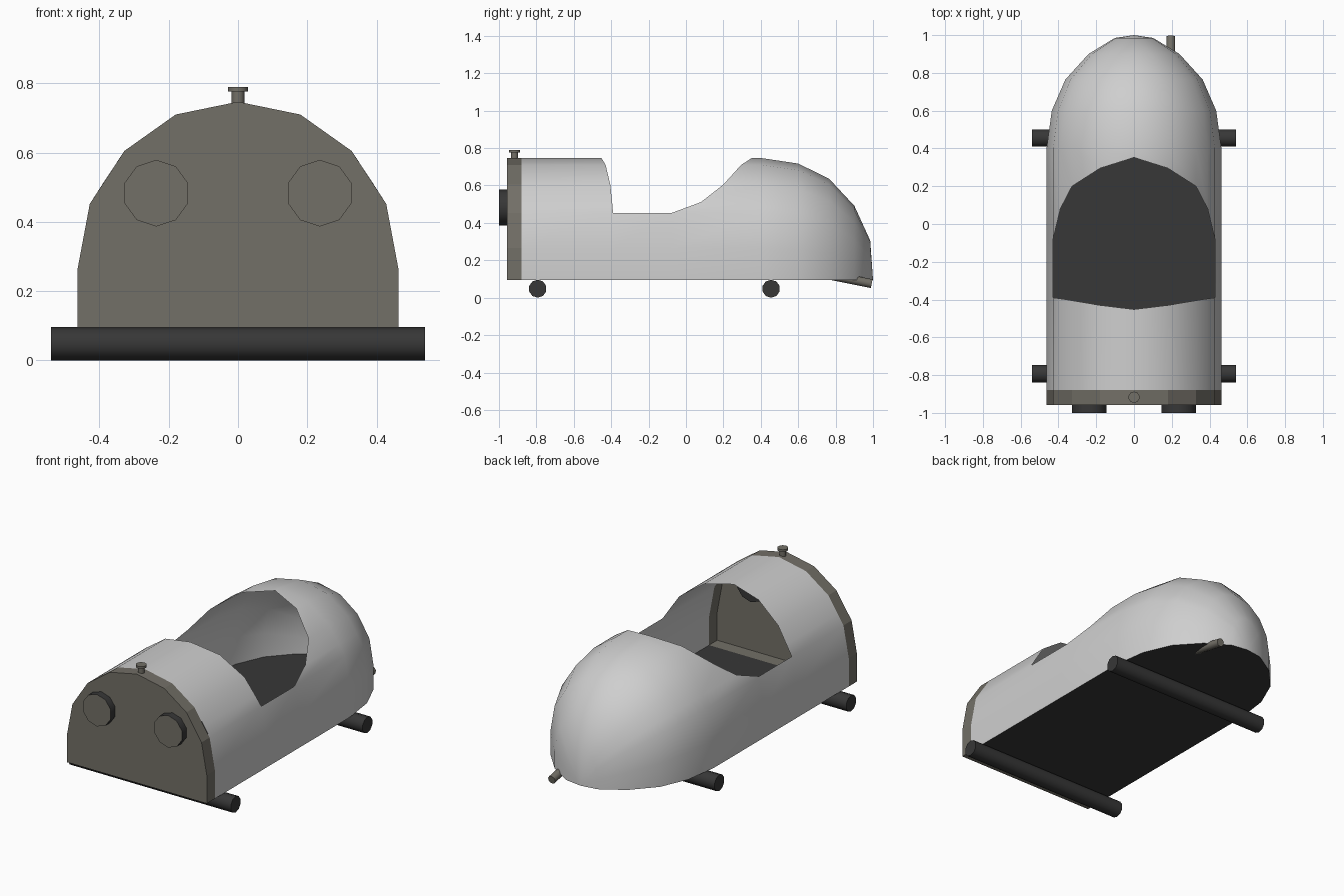
import bpy, bmesh, math
from mathutils import Vector

if "Cube" in bpy.data.objects:
    bpy.data.objects.remove(bpy.data.objects["Cube"])


def material(name, rgb):
    m = bpy.data.materials.new(name)
    m.diffuse_color = (*rgb, 1)
    m.use_nodes = True
    m.node_tree.nodes["Principled BSDF"].inputs["Base Color"].default_value = m.diffuse_color
    return m


SILVER = material("light grey", (0.62, 0.62, 0.62))
BROWN = material("warm dark grey", (0.17, 0.16, 0.135))
BLACK = material("black", (0.038, 0.038, 0.038))


def finish(bm, name, mats, smooth=None):
    bmesh.ops.recalc_face_normals(bm, faces=bm.faces)
    me = bpy.data.meshes.new(name)
    bm.to_mesh(me)
    bm.free()
    ob = bpy.data.objects.new(name, me)
    bpy.context.collection.objects.link(ob)
    for m in mats:
        me.materials.append(m)
    if smooth:
        bpy.ops.object.select_all(action='DESELECT')
        ob.select_set(True)
        bpy.context.view_layer.objects.active = ob
        bpy.ops.object.shade_smooth_by_angle(angle=math.radians(smooth))
    return ob


def rod(name, a, b, r, mat, sides=10, cap_mat=None):
    """Cylinder from a to b; cap_mat colours the end at b."""
    a, b = Vector(a), Vector(b)
    d = b - a
    q = d.to_track_quat('Z', 'Y')
    bm = bmesh.new()
    rings = []
    for p in (a, b):
        rings.append([bm.verts.new(p + q @ Vector((r * math.sin(2 * math.pi * i / sides),
                                                   r * math.cos(2 * math.pi * i / sides), 0)))
                      for i in range(sides)])
    for i in range(sides):
        j = (i + 1) % sides
        bm.faces.new((rings[0][i], rings[0][j], rings[1][j], rings[1][i]))
    bm.faces.new(rings[0])
    cap = bm.faces.new(rings[1])
    if cap_mat:
        cap.material_index = 1
    return finish(bm, name, [mat] + ([cap_mat] if cap_mat else []), 40)


# Arch cross-section: x, z, front and rear edge of the cockpit opening
BASE = 0.095
half = [(0.463, BASE, -0.385, -0.08), (0.463, 0.265, -0.385, -0.08),
        (0.428, 0.452, -0.39, -0.08), (0.390, 0.511, -0.395, 0.08),
        (0.328, 0.605, -0.405, 0.2), (0.18, 0.71, -0.43, 0.295),
        (0, 0.747, -0.452, 0.352)]
arch = half + [(-x, z, f, r) for x, z, f, r in half[-2::-1]]
n = len(arch)
# Tail rings: y, width scale, height scale
tail = [(0.4, 1, 1), (0.6, 0.94, 0.954), (0.765, 0.785, 0.83),
        (0.9, 0.52, 0.608), (0.985, 0.22, 0.323)]

# Body shell with cockpit opening and rounded tail
bm = bmesh.new()
rows = [[bm.verts.new((x, -0.88, z)) for x, z, f, r in arch],
        [bm.verts.new((x, f, z)) for x, z, f, r in arch],
        [bm.verts.new((x, r, z)) for x, z, f, r in arch]]
for y, sx, sz in tail:
    rows.append([bm.verts.new((x * sx, y, BASE + (z - BASE) * sz)) for x, z, f, r in arch])
tip = bm.verts.new((0, 1, BASE))
for k in range(len(rows) - 1):
    for i in range(n - 1):
        if k == 1 and 2 <= i < n - 3:
            continue  # cockpit opening
        bm.faces.new((rows[k][i], rows[k][i + 1], rows[k + 1][i + 1], rows[k + 1][i]))
for i in range(n - 1):
    bm.faces.new((rows[-1][i], rows[-1][i + 1], tip))
finish(bm, "body_shell", [SILVER], 60)

# Floor
bm = bmesh.new()
side = [(0.463, -0.88)] + [(0.463 * sx, y) for y, sx, sz in tail]
outline = side + [(0, 1)] + [(-x, y) for x, y in reversed(side)]
bm.faces.new([bm.verts.new((x, y, BASE)) for x, y in outline])
finish(bm, "floor", [BLACK])

# Front panel: flat face with a rim, open towards the cabin
bm = bmesh.new()
pts = [p for p in arch if abs(p[1] - 0.511) > 0.001]
a = [bm.verts.new((p[0], -0.957, p[1])) for p in pts]
b = [bm.verts.new((p[0], -0.88, p[1])) for p in pts]
bm.faces.new(a)
for i in range(len(pts)):
    j = (i + 1) % len(pts)
    bm.faces.new((a[i], a[j], b[j], b[i]))
finish(bm, "front_panel", [BROWN])

# Headlights
for s, nm in ((-1, "left"), (1, "right")):
    rod("headlight_" + nm, (s * 0.236, -0.95, 0.483), (s * 0.236, -1.0, 0.483),
        0.096, BLACK, 10, BROWN)

# Axles
for y, nm in ((-0.793, "front"), (0.455, "rear")):
    rod(nm + "_axle", (-0.54, y, 0.048), (0.54, y, 0.048), 0.048, BLACK)

# Radiator cap
rod("cap_stem", (0, -0.917, 0.73), (0, -0.917, 0.778), 0.019, BROWN)
rod("cap_top", (0, -0.917, 0.776), (0, -0.917, 0.79), 0.03, BROWN)

# Exhaust pipe
rod("exhaust_pipe", (0.195, 0.75, 0.124), (0.195, 0.993, 0.075), 0.024, BROWN)
